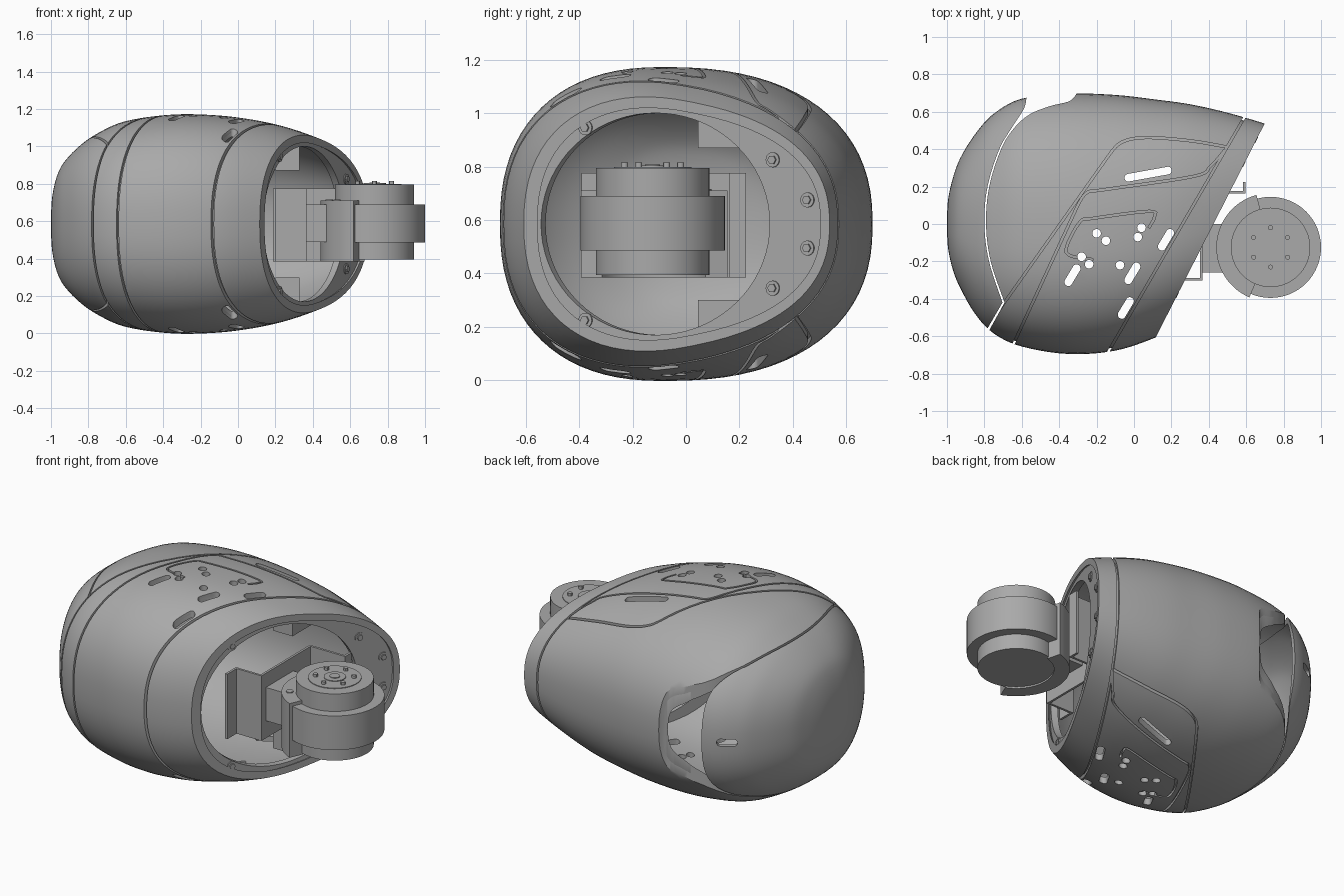
import bpy, bmesh, math
from mathutils import Vector, Matrix

if "Cube" in bpy.data.objects:
    bpy.data.objects.remove(bpy.data.objects["Cube"])

ZC = 0.585                                   # mid height of the shell
ALONG = Vector((0.454, 0.891, 0))            # direction along the open rim
OUT = Vector((0.891, -0.454, 0))             # direction out of the opening
RIM = Vector((0.69, 0.52, 0))                # far corner of the rim
UP = Vector((0, 0, 1))

grey = bpy.data.materials.new("mid_grey")
grey.use_nodes = True
colour = (0.40, 0.40, 0.40, 1)
grey.diffuse_color = colour
grey.node_tree.nodes["Principled BSDF"].inputs["Base Color"].default_value = colour


def make(name, bm, matrix=None):
    bmesh.ops.recalc_face_normals(bm, faces=bm.faces)
    if matrix is not None:
        bm.transform(matrix)
    mesh = bpy.data.meshes.new(name)
    bm.to_mesh(mesh)
    bm.free()
    mesh.materials.append(grey)
    ob = bpy.data.objects.new(name, mesh)
    bpy.context.scene.collection.objects.link(ob)
    return ob


def frame(origin, x, y, z):
    m = Matrix((x, y, z)).transposed().to_4x4()
    m.translation = origin
    return m


def smooth_path(pts, steps=6):
    """Catmull-Rom curve through points of any dimension."""
    pts = [Vector(p) for p in pts]
    out = []
    for i in range(len(pts) - 1):
        a, b, c, d = pts[max(i - 1, 0)], pts[i], pts[i + 1], pts[min(i + 2, len(pts) - 1)]
        for k in range(steps):
            t = k / steps
            out.append(0.5 * (2 * b + (c - a) * t + (2 * a - 5 * b + 4 * c - d) * t ** 2
                              + (3 * b - a - 3 * c + d) * t ** 3))
    return out + [pts[-1]]


def extrude(name, bm, z0, z1, matrix=None):
    new = bmesh.ops.extrude_face_region(bm, geom=bm.faces[:])["geom"]
    bmesh.ops.translate(bm, vec=(0, 0, z1 - z0), verts=[g for g in new if isinstance(g, bmesh.types.BMVert)])
    return make(name, bm, matrix)


def prism(name, pts, z0=-0.3, z1=1.5, matrix=None):
    bm = bmesh.new()
    bm.faces.new([bm.verts.new((p[0], p[1], z0)) for p in pts])
    return extrude(name, bm, z0, z1, matrix)


def ribbon(name, pts, w=0.006, z0=-0.3, z1=1.5):
    """Upright strip of even width along a path seen from above."""
    pts = [Vector(p) for p in pts]
    bm, pairs = bmesh.new(), []
    for i, p in enumerate(pts):
        a = (p - pts[i - 1]).normalized() if i else (pts[1] - p).normalized()
        b = (pts[i + 1] - p).normalized() if i < len(pts) - 1 else a
        d = (a + b).normalized()
        side = Vector((-d.y, d.x)) * w / max(d.dot(a), 0.5)
        pairs.append([bm.verts.new((*(p + side * s), z0)) for s in (1, -1)])
    for (a, b), (c, d) in zip(pairs, pairs[1:]):
        bm.faces.new((a, b, d, c))
    return extrude(name, bm, z0, z1)


def box(name, x, y, z):
    prism(name, [(x[0], y[0]), (x[1], y[0]), (x[1], y[1]), (x[0], y[1])], *z)


def ellipse(cx, cy, rx, ry, n=48, a0=0, a1=2 * math.pi):
    return [(cx + rx * math.cos(a0 + (a1 - a0) * i / n), cy + ry * math.sin(a0 + (a1 - a0) * i / n))
            for i in range(n)]


def stadium(a, b, r):
    a, b = Vector(a), Vector(b)
    ang = math.atan2(b.y - a.y, b.x - a.x)
    h = math.pi / 2
    return (ellipse(b.x, b.y, r, r, 9, ang - h, ang + h) + ellipse(a.x, a.y, r, r, 9, ang + h, ang + 3 * h))


def boolean(ob, cutter, op="DIFFERENCE"):
    cutter.hide_render = True
    m = ob.modifiers.new("cut", "BOOLEAN")
    m.object, m.operation, m.solver = cutter, op, "EXACT"


# Egg surface: x, low y, high y, half height
KEYS = [(-1, -.03, .03, .03), (-.994, -.13, .13, .14), (-.97, -.24, .24, .25), (-.93, -.34, .35, .33),
        (-.85, -.48, .48, .415), (-.75, -.585, .59, .485), (-.6, -.655, .67, .55), (-.35, -.695, .697, .585),
        (-.1, -.677, .69, .58), (.12, -.605, .665, .55), (.3, -.52, .64, .505), (.5, -.4, .595, .43),
        (.72, -.25, .53, .33), (.85, -.2, .48, .26)]


def egg(name, inset=0.0, closed=False):
    bm = bmesh.new()
    n, e, rings = 80, 2 / 2.35, []
    for x, lo, hi, h in smooth_path(KEYS, 5):
        ring = []
        crest = (lo + hi) / 2 - 0.12 * (hi - lo) / 2     # the widest point sits towards the front
        for i in range(n):
            c, s = math.cos(2 * math.pi * i / n), math.sin(2 * math.pi * i / n)
            reach = hi - crest if c > 0 else crest - lo
            ring.append(bm.verts.new((x, crest + reach * math.copysign(abs(c) ** e, c),
                                      ZC + h * math.copysign(abs(s) ** e, s))))
        rings.append(ring)
    for a, b in zip(rings, rings[1:]):
        for i in range(n):
            bm.faces.new((a[i], a[i - 1], b[i - 1], b[i]))
    bm.faces.new(rings[0])
    end = bm.faces.new(rings[-1])
    bmesh.ops.recalc_face_normals(bm, faces=bm.faces)
    if not closed:
        bm.faces.remove(end)
    bm.normal_update()
    for v, nor in [(v, v.normal.copy()) for v in bm.verts]:
        v.co -= nor * inset
    return make(name, bm)


def shell(name, inset, thick):
    ob = egg(name, inset)
    m = ob.modifiers.new("thickness", "SOLIDIFY")
    m.thickness, m.offset = thick, -1
    return ob


# Outlines seen from above
cap_edge = [(-.84, -.66), (-.787, -.565)] + smooth_path(
    [(-.703, -.42), (-.775, -.2), (-.8, 0), (-.783, .2), (-.72, .4), (-.65, .52), (-.583, .63), (-.575, .73)])
body_edge = [(-.825, -.67), (-.775, -.57)] + smooth_path(
    [(-.692, -.42), (-.766, -.2), (-.791, 0), (-.774, .2), (-.711, .4), (-.643, .51), (-.56, .585),
     (-.45, .63), (-.34, .66), (-.295, .72)])
hi_end, lo_end = RIM + ALONG * 0.3, RIM - ALONG * 1.6
cap_zone = prism("cap_cutter", cap_edge + [(-.575, .9), (-1.2, .9), (-1.2, -.66)])
body_zone = prism("body_cutter", body_edge + [(-.295, .9), hi_end, lo_end, (-.825, -.92)])

# Panel seams, cut through the outer skin only
seams = [
    [(-.83, -.62), (-.7, -.43)] + smooth_path([(-.14, .36), (-.07, .435), (.06, .462), (.3, .445), (.495, .412)]),
    [(-.69, -.74)] + smooth_path([(-.31, .08), (-.255, .165), (-.15, .185), (.32, .255), (.41, .31), (.485, .395)]),
    [(.72, .79), (.59, .57), (-.13, -.67), (-.22, -.83)],
    smooth_path([(-.22, -.19), (-.34, -.17), (-.36, -.12), (-.29, .01), (-.22, .03), (.08, .068), (.11, .04),
                 (.08, -.02)], 4)]
seam_cutters = [ribbon("seam_cutter", s) for s in seams]

# Holes and slots through top and bottom
hole_pts = [(-.2, -.05), (-.15, -.09), (.04, -.02), (.02, -.07), (-.28, -.175), (-.24, -.215), (-.075, -.22)]
slots = [((-.03, .247), (.18, .286), .021)] + [
    ((x - .03, y - .06), (x + .012, y + .012), .022) for x, y in
    [(-.32, -.25), (.18, -.06), (0, -.24), (-.035, -.425)]]
hole_cutters = [prism("hole_cutter", ellipse(x, y, .023, .023, 20)) for x, y in hole_pts]
hole_cutters += [prism("slot_cutter", stadium(*s)) for s in slots]

cap = shell("rear_cap", 0, 0.025)
boolean(cap, cap_zone, "INTERSECT")
cap_slot = prism("cap_slot_cutter", stadium((-.035, 0), (.035, 0), .022), -.15, .15,
                 frame(Vector((-.7, .61, .585)), Vector((-.866, -.5, 0)), UP, Vector((-.5, .866, 0))))
boolean(cap, cap_slot)

skin = shell("outer_skin", 0, 0.018)
liner = shell("inner_liner", 0.0175, 0.02)
for ob in (skin, liner):
    boolean(ob, body_zone, "INTERSECT")
    for c in hole_cutters + (seam_cutters if ob is skin else []):
        boolean(ob, c)

# Flat flange inside the opening
flange = egg("rim_flange", 0.036, True)
a, b = RIM - OUT * 0.012, RIM - OUT * 0.05
slab = prism("slab_cutter", [a + ALONG * .4, a - ALONG * 1.7, b - ALONG * 1.7, b + ALONG * .4])
boolean(flange, slab, "INTERSECT")


def on_rim(y, z, off=0.0):
    return RIM + ALONG * ((y - .52) / .891) + OUT * off + UP * z


opening = prism("opening_cutter", ellipse(0, 0, .48, .415, 72), -.3, .3, frame(on_rim(-.12, ZC), ALONG, UP, OUT))
boolean(flange, opening)

# Apply all cuts, then drop the cutters
bpy.context.view_layer.update()
deps = bpy.context.evaluated_depsgraph_get()
cut_parts = [cap, skin, liner, flange]
meshes = [bpy.data.meshes.new_from_object(p.evaluated_get(deps)) for p in cut_parts]
for p, m in zip(cut_parts, meshes):
    p.modifiers.clear()
    p.data = m
for c in seam_cutters + hole_cutters + [cap_zone, body_zone, cap_slot, slab, opening]:
    bpy.data.objects.remove(c)

# Screws on the flange, and mounting blocks behind it
for s, label in ((1, "upper"), (-1, "lower")):
    for y, z in [(-.38, .36), (.32, .24), (.45, .09)]:
        m = frame(on_rim(y, ZC + s * z, -.02), ALONG, UP, OUT)
        prism("flange_screw", ellipse(0, 0, .028, .028, 20), 0, .014, m)
        prism("screw_head", ellipse(0, 0, .017, .017, 6), .014, .022, m)
    box(label + "_block", (.2, .33), (.045, .25), sorted((ZC + s * .285, ZC + s * .42)))

# Motor, stacked along z
MX, MY = .73, -.125
for name, r, z0, z1 in [("motor_lower", .212, .395, .49), ("motor_body", .27, .485, .69),
                        ("motor_upper", .212, .68, .795), ("horn_ring", .145, .795, .799),
                        ("horn_hub", .06, .799, .803), ("horn_pin", .028, .803, .807)]:
    prism(name, ellipse(MX, MY, r, r, 64), z0, z1)
for i in range(6):
    t = math.pi / 6 + i * math.pi / 3
    prism("horn_bolt", ellipse(MX + .105 * math.cos(t), MY + .105 * math.sin(t), .013, .013, 12), .79, .815)

# Curved clamp round the inner side of the motor
arc = [math.radians(105), math.radians(252)]
clamp = ellipse(MX, MY, .29, .29, 30, *arc) + ellipse(MX, MY, .205, .205, 30, *arc)[::-1]
prism("motor_clamp", clamp, .385, .71)
for deg in (125, 172, 215):
    t = math.radians(deg)
    prism("clamp_screw", ellipse(MX + .245 * math.cos(t), MY + .245 * math.sin(t), .02, .02, 16), .7, .715)

# Folded sheet bracket joining the motor to the shell
ribbon("sheet_bracket", [(.195, -.39), (.195, -.295), (.36, -.295), (.36, .17), (.59, .17), (.59, .225)],
       .007, .385, .775)
box("bracket_neck", (.36, .52), (-.26, 0), (.49, .69))

# Smooth shading with crisp edges
bpy.ops.object.select_all(action="DESELECT")
for ob in bpy.context.scene.objects:
    if ob.type == "MESH":
        ob.select_set(True)
        bpy.context.view_layer.objects.active = ob
bpy.ops.object.shade_smooth_by_angle(angle=math.radians(30))
